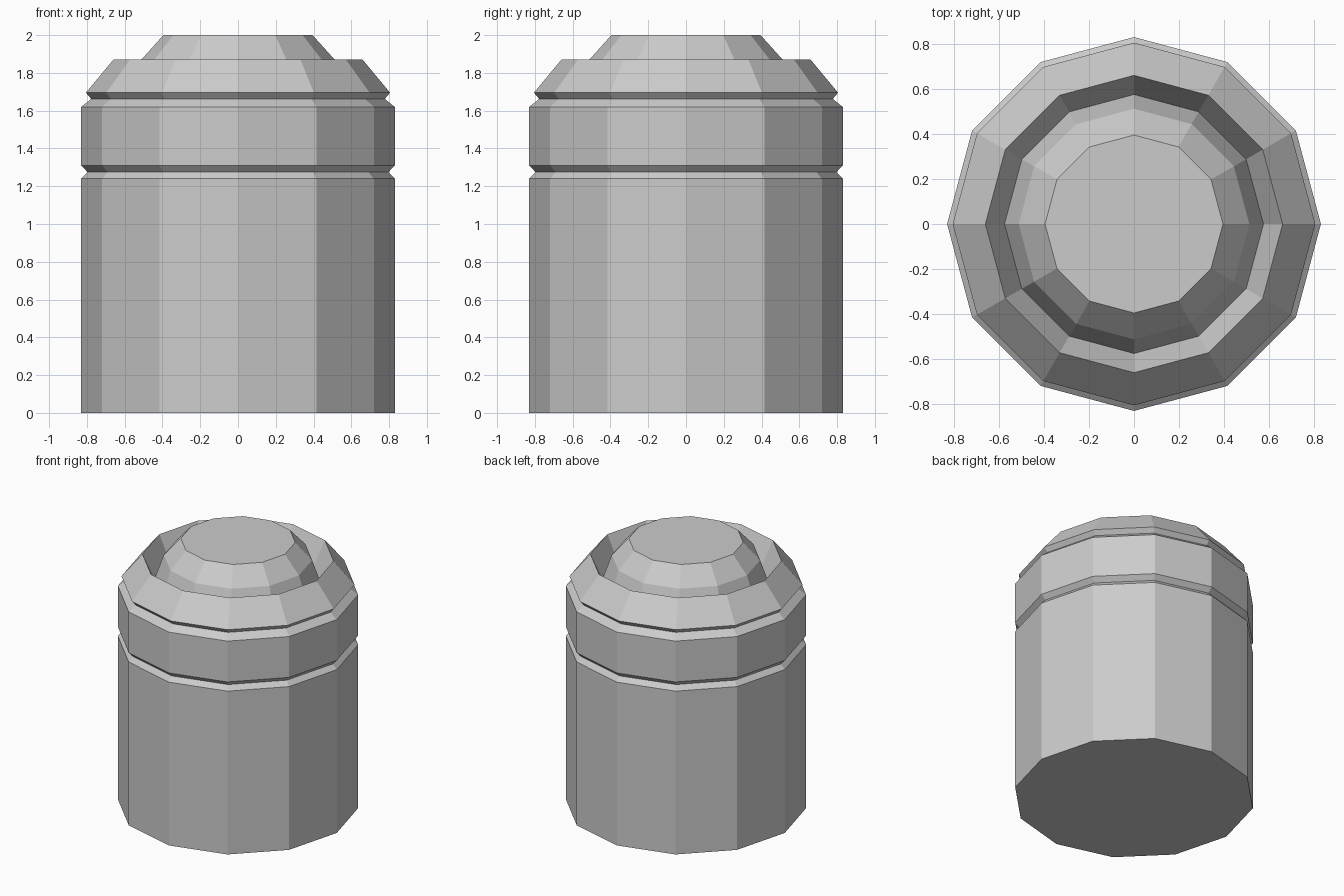
import bpy, bmesh
from math import cos, sin, pi

if "Cube" in bpy.data.objects:
    bpy.data.objects.remove(bpy.data.objects["Cube"])

SIDES = 12


def lathe(name, profile):
    """Spin a (radius, height) profile into a closed faceted solid."""
    bm = bmesh.new()
    rings = [[bm.verts.new((r * cos(2 * pi * i / SIDES), r * sin(2 * pi * i / SIDES), z))
              for i in range(SIDES)] for r, z in profile]
    for low, high in zip(rings, rings[1:]):
        for i in range(SIDES):
            j = (i + 1) % SIDES
            bm.faces.new((low[i], low[j], high[j], high[i]))
    bm.faces.new(rings[0][::-1])
    bm.faces.new(rings[-1])
    bmesh.ops.recalc_face_normals(bm, faces=bm.faces)
    mesh = bpy.data.meshes.new(name)
    bm.to_mesh(mesh)
    bm.free()
    obj = bpy.data.objects.new(name, mesh)
    bpy.context.collection.objects.link(obj)
    return obj


lathe("capsule_body", [
    # straight wall with a V groove
    (0.83, 0.0), (0.83, 1.24), (0.797, 1.275), (0.83, 1.31), (0.83, 1.62),
    # upper groove and sloped shoulder
    (0.777, 1.662), (0.805, 1.695), (0.66, 1.87),
    # recessed channel, then the domed button
    (0.575, 1.69), (0.512, 1.87), (0.395, 2.0),
])
